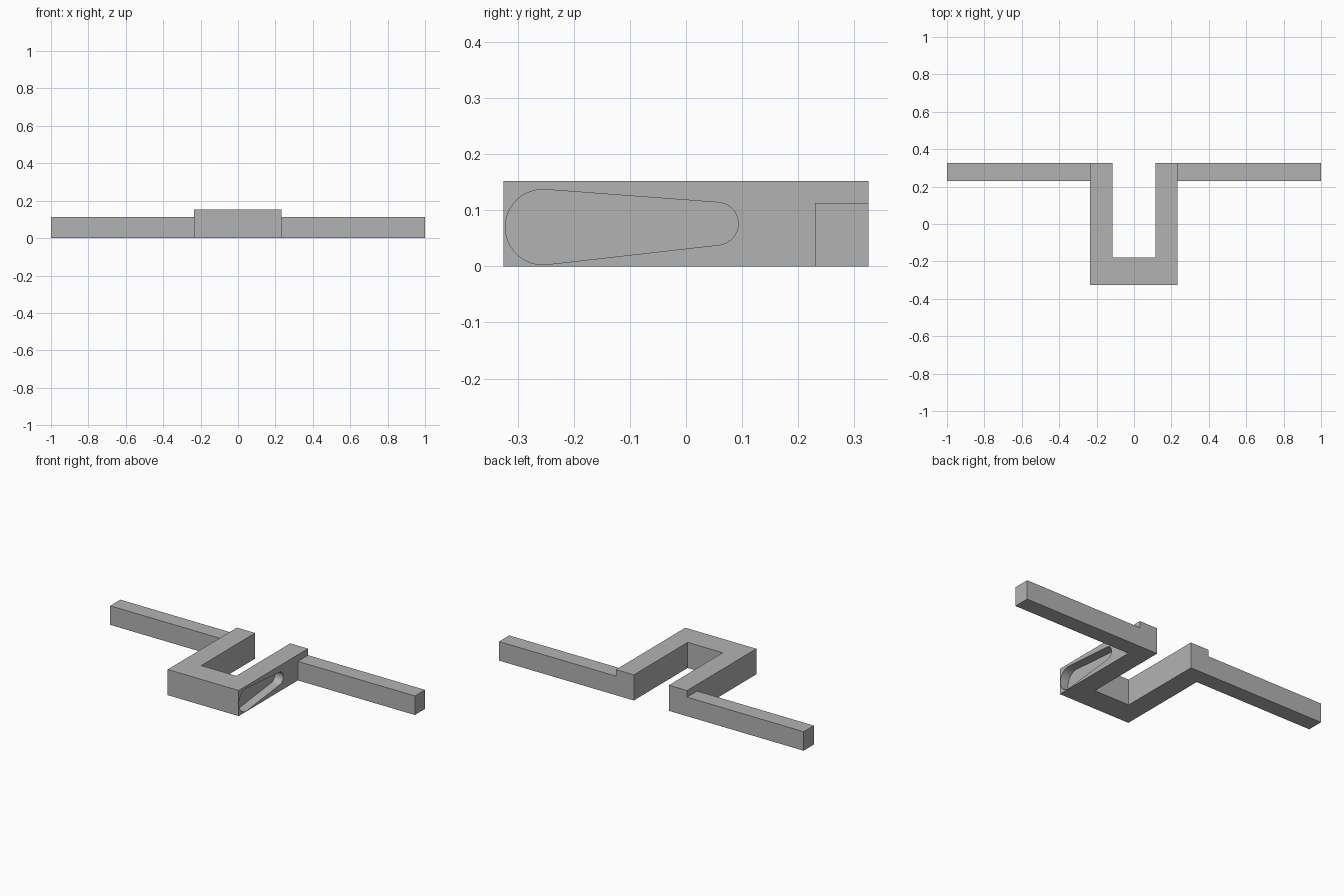
import bpy, bmesh
from math import pi, sin, cos, atan2, acos, hypot
from mathutils import Vector

cube = bpy.data.objects.get("Cube")
if cube:
    bpy.data.objects.remove(cube, do_unlink=True)

grey = bpy.data.materials.new("plain_grey")
grey.use_nodes = True
colour = (0.45, 0.45, 0.45, 1)
grey.diffuse_color = colour
grey.node_tree.nodes["Principled BSDF"].inputs["Base Color"].default_value = colour


def prism(name, points, offset):
    """Extrude a flat outline along the offset vector."""
    bm = bmesh.new()
    face = bm.faces.new([bm.verts.new(p) for p in points])
    ext = bmesh.ops.extrude_face_region(bm, geom=[face], use_keep_orig=True)
    moved = [g for g in ext["geom"] if isinstance(g, bmesh.types.BMVert)]
    bmesh.ops.translate(bm, verts=moved, vec=Vector(offset))
    bmesh.ops.recalc_face_normals(bm, faces=bm.faces)
    mesh = bpy.data.meshes.new(name)
    bm.to_mesh(mesh)
    bm.free()
    mesh.materials.append(grey)
    obj = bpy.data.objects.new(name, mesh)
    bpy.context.collection.objects.link(obj)
    return obj


# U-shaped central bracket, open at the back
front, back, bar_inner = -0.325, 0.325, -0.18
left, right, inner = 0.232, -0.234, 0.115
outline = [(right, front), (left, front), (left, back), (inner, back),
           (inner, bar_inner), (-inner, bar_inner), (-inner, back), (right, back)]
bracket = prism("bracket", [(x, y, 0) for x, y in outline], (0, 0, 0.152))

# Tapered slot: the hull of a large and a small circle, sunk into the left side
y1, z1, r1 = -0.255, 0.07, 0.067
y2, z2, r2 = 0.055, 0.076, 0.038
axis = atan2(z2 - z1, y2 - y1)
spread = acos((r1 - r2) / hypot(y2 - y1, z2 - z1))
steps = 24
depth = 0.053


def arc(y, z, r, start, end):
    angles = [start + (end - start) * i / steps for i in range(steps + 1)]
    return [(left - depth, y + r * cos(a), z + r * sin(a)) for a in angles]


slot_outline = (arc(y2, z2, r2, axis - spread, axis + spread)
                + arc(y1, z1, r1, axis + spread, axis + 2 * pi - spread))
cutter = prism("slot_cutter", slot_outline, (depth * 2, 0, 0))
cutter.hide_render = True
cutter.hide_set(True)

cut = bracket.modifiers.new("slot", "BOOLEAN")
cut.operation = "DIFFERENCE"
cut.solver = "EXACT"
cut.object = cutter

# Apply the cut so that the helper can go
bpy.context.view_layer.objects.active = bracket
bracket.select_set(True)
bpy.ops.object.modifier_apply(modifier=cut.name)
bpy.data.objects.remove(cutter, do_unlink=True)
bpy.ops.object.shade_smooth_by_angle(angle=pi / 6)

# Side arms at the back of the bracket
for name, start, end in (("left_arm", left, 1), ("right_arm", right, -1)):
    base = [(start, 0.23, 0), (start, back, 0), (start, back, 0.113), (start, 0.23, 0.113)]
    prism(name, base, (end - start, 0, 0))
